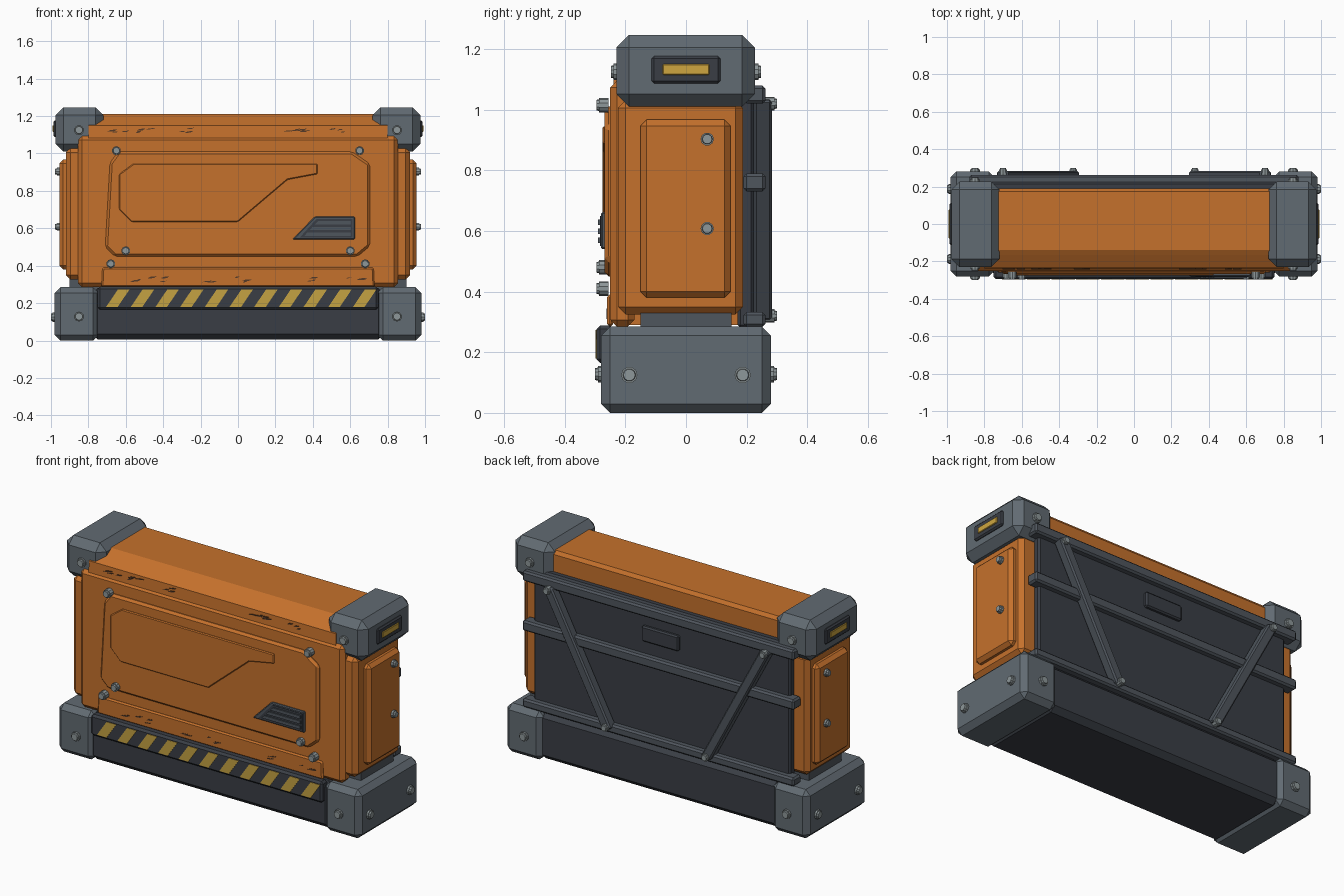
import bpy, bmesh, random
from mathutils import Vector, Matrix

if "Cube" in bpy.data.objects:
    bpy.data.objects.remove(bpy.data.objects["Cube"], do_unlink=True)


def material(name, rgb):
    m = bpy.data.materials.new(name)
    m.use_nodes = True
    m.diffuse_color = (*rgb, 1)
    m.node_tree.nodes["Principled BSDF"].inputs["Base Color"].default_value = (*rgb, 1)
    return m


ORANGE = material("orange_paint", (0.56, 0.165, 0.025))
STEEL = material("blue_grey_steel", (0.12, 0.145, 0.168))
FRAME = material("dark_steel_frame", (0.078, 0.092, 0.11))
DARK = material("charcoal", (0.042, 0.048, 0.06))
BOLT = material("bolt_metal", (0.27, 0.31, 0.32))
YELLOW = material("hazard_yellow", (0.56, 0.36, 0.055))
AMBER = material("amber_lamp", (0.62, 0.38, 0.05))
WORN = material("worn_brown", (0.09, 0.042, 0.02))


def finish(name, bm, mat, bevel=0.0):
    """Chamfer all edges and turn the bmesh into an object."""
    bmesh.ops.recalc_face_normals(bm, faces=bm.faces)
    if bevel:
        bmesh.ops.bevel(bm, geom=bm.edges[:], offset=bevel, segments=1,
                        affect='EDGES', clamp_overlap=True)
    mesh = bpy.data.meshes.new(name)
    bm.to_mesh(mesh)
    bm.free()
    mesh.materials.append(mat)
    ob = bpy.data.objects.new(name, mesh)
    bpy.context.collection.objects.link(ob)
    return ob


def box(name, x, y, z, mat, bevel=0.0):
    """Box from (low, high) ranges; order does not matter."""
    bm = bmesh.new()
    bmesh.ops.create_cube(bm, size=1)
    for v in bm.verts:
        v.co = [(a + b) / 2 + c * abs(b - a) for (a, b), c in zip((x, y, z), v.co)]
    return finish(name, bm, mat, bevel)


def prism(name, outline, lo, hi, mat, bevel=0.0, along='Y'):
    """Extrude an outline (x,z along Y, or y,z along X)."""
    bm = bmesh.new()

    def place(p, d):
        return (p[0], d, p[1]) if along == 'Y' else (d, p[0], p[1])
    face = bm.faces.new([bm.verts.new(place(p, lo)) for p in outline])
    out = bmesh.ops.extrude_face_region(bm, geom=[face])
    shift = Vector(place((0, 0), hi - lo))
    for v in out["geom"]:
        if isinstance(v, bmesh.types.BMVert):
            v.co += shift
    return finish(name, bm, mat, bevel)


def bolt(name, loc, direction, r=0.024, height=0.02):
    """Washer and tapered head seated at loc."""
    bm = bmesh.new()
    for r1, r2, lo, hi in ((r, r, -0.02, 0.55 * height), (r * 0.9, r * 0.72, 0, height)):
        bmesh.ops.create_cone(bm, cap_ends=True, segments=10, radius1=r1, radius2=r2,
                              depth=hi - lo, matrix=Matrix.Translation((0, 0, (lo + hi) / 2)))
    turn = Vector((0, 0, 1)).rotation_difference(Vector(direction)).to_matrix().to_4x4()
    bm.transform(Matrix.Translation(loc) @ turn)
    return finish(name, bm, BOLT)


# Base beam and hazard plate
box("base_beam", (-0.78, 0.78), (-0.265, 0.255), (0.005, 0.28), DARK, 0.03)
box("hazard_plate", (-0.75, 0.75), (-0.295, -0.24), (0.165, 0.288), DARK, 0.012)
for i in range(11):
    x = -0.705 + i * 0.132
    prism(f"hazard_stripe_{i + 1}", [(x, 0.18), (x + 0.062, 0.18), (x + 0.125, 0.273), (x + 0.063, 0.273)],
          -0.298, -0.293, YELLOW)

# Main body shell with stepped top
prism("main_body", [(-0.22, 0.29), (0.19, 0.29), (0.19, 1.19), (0.175, 1.21), (-0.14, 1.21),
                    (-0.165, 1.195), (-0.235, 1.15), (-0.24, 1.07), (-0.22, 1.05)],
      -0.8, 0.8, ORANGE, along='X')
box("body_core", (-0.92, 0.92), (-0.225, 0.188), (0.325, 1.03), ORANGE, 0.025)
box("lower_neck", (-0.9, 0.9), (-0.15, 0.15), (0.26, 0.34), FRAME)

# Front panel layers
box("front_plate", (-0.855, 0.855), (-0.25, -0.17), (0.285, 1.095), ORANGE, 0.022)
prism("raised_front_panel", [(-0.64, 1.01), (0.61, 1.01), (0.705, 0.945), (0.705, 0.505), (0.64, 0.45),
                             (-0.66, 0.45), (-0.71, 0.5), (-0.685, 0.95)], -0.268, -0.235, ORANGE, 0.013)
prism("inner_front_panel", [(-0.56, 0.945), (0.425, 0.945), (0.425, 0.89), (0.265, 0.86), (0, 0.635),
                            (-0.57, 0.635), (-0.635, 0.7), (-0.635, 0.89)], -0.276, -0.262, ORANGE, 0.005)
prism("lower_apron", [(-0.73, 0.285), (0.73, 0.285), (0.725, 0.39), (-0.725, 0.39)],
      -0.26, -0.24, ORANGE, 0.008)

# Angled vent with slats
prism("vent_frame", [(0.29, 0.54), (0.625, 0.54), (0.625, 0.662), (0.41, 0.662)], -0.28, -0.26, FRAME, 0.005)
prism("vent_recess", [(0.33, 0.55), (0.613, 0.55), (0.613, 0.65), (0.42, 0.65)], -0.283, -0.275, DARK)
for i in range(3):
    z = 0.56 + i * 0.03
    x = 0.355 + i * 0.028
    prism(f"vent_slat_{i + 1}", [(x, z), (0.605, z), (0.605, z + 0.018), (x + 0.016, z + 0.018)],
          -0.29, -0.28, FRAME)

# Paint chips along the top edge and the apron
random.seed(4)


def chips(name, centres, z, spread, y):
    for i, cx in enumerate(centres):
        for j in range(3):
            x = cx + random.uniform(-0.05, 0.05)
            zz = z + random.uniform(-spread, spread)
            w, h = random.uniform(0.012, 0.03), random.uniform(0.003, 0.007)
            prism(f"{name}_{i + 1}_{j + 1}", [(x - w, zz - h), (x + w * 0.4, zz - h * 0.6),
                                              (x + w, zz + h), (x - w * 0.3, zz + h * 0.5)],
                  y - 0.002, y + 0.003, WORN)


chips("top_chip", (-0.63, -0.5, -0.3, 0.3, 0.36, 0.52), 1.125, 0.012, -0.24)
chips("apron_chip", (-0.5, -0.38, -0.12, 0.02, 0.43, 0.62), 0.325, 0.014, -0.26)

# Back panel, rails and handle plate
box("back_panel", (-0.83, 0.83), (0.17, 0.225), (0.28, 1.09), DARK, 0.01)
for name, lo, hi in (("bottom", 0.283, 0.333), ("middle", 0.73, 0.79), ("top", 1.02, 1.08)):
    box(f"back_rail_{name}", (-0.88, 0.88), (0.19, 0.262), (lo, hi), FRAME, 0.01)
box("back_plate", (-0.12, 0.12), (0.21, 0.245), (0.865, 0.955), DARK, 0.008)

# Parts mirrored left and right
for side, s in (("left", 1), ("right", -1)):
    def sx(a, b):
        return (s * a, s * b)

    box(f"base_corner_{side}", sx(0.745, 0.98), (-0.28, 0.28), (0, 0.285), STEEL, 0.03)
    box(f"top_corner_{side}", sx(0.72, 0.975), (-0.23, 0.227), (1.01, 1.247), STEEL, 0.042)
    box(f"lamp_housing_{side}", sx(0.95, 0.987), (-0.113, 0.113), (1.087, 1.177), DARK, 0.008)
    box(f"lamp_{side}", sx(0.97, 0.992), (-0.077, 0.077), (1.115, 1.15), AMBER, 0.003)
    box(f"side_panel_{side}", sx(0.9, 0.955), (-0.15, 0.147), (0.38, 0.967), ORANGE, 0.02)

    # Diagonal back brace
    prism(f"back_brace_{side}", [(s * 0.735, 1.03), (s * 0.675, 1.04), (s * 0.29, 0.315), (s * 0.35, 0.305)],
          0.225, 0.283, FRAME, 0.008)
    for n, x, z in (("top", 0.7, 1.02), ("bottom", 0.325, 0.32)):
        bolt(f"brace_bolt_{n}_{side}", (s * x, 0.283, z), (0, 1, 0), 0.022, 0.017)

    # Bolts on the front, corners and sides
    for i, (x, z, y) in enumerate(((0.65, 1.015, -0.275), (0.6, 0.48, -0.275), (0.68, 0.41, -0.275))):
        bolt(f"front_bolt_{i + 1}_{side}", (s * x, y, z), (0, -1, 0), 0.024, 0.021)
    for n, d in (("front", -1), ("back", 1)):
        bolt(f"base_bolt_{n}_{side}", (s * 0.85, d * 0.28, 0.128), (0, d, 0), 0.027)
        bolt(f"top_bolt_{n}_{side}", (s * 0.85, d * 0.228, 1.125), (0, d, 0), 0.027)
        bolt(f"base_side_bolt_{n}_{side}", (s * 0.98, d * 0.187, 0.125), (s, 0, 0), 0.027)
    for n, z in (("upper", 0.903), ("lower", 0.608)):
        bolt(f"side_bolt_{n}_{side}", (s * 0.955, 0.07, z), (s, 0, 0), 0.022, 0.023)
